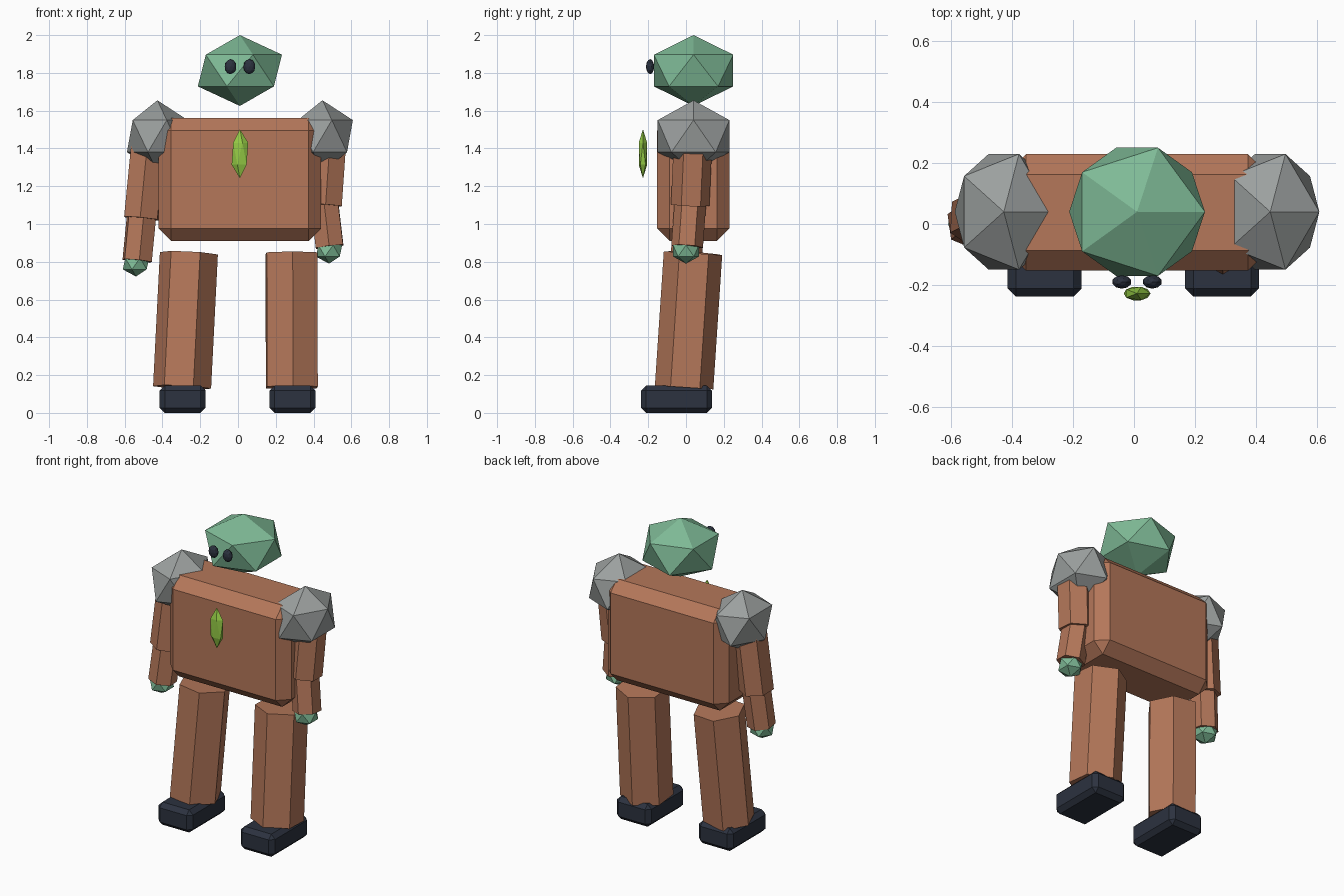
import bpy
import bmesh
from mathutils import Vector

if "Cube" in bpy.data.objects:
    bpy.data.objects.remove(bpy.data.objects["Cube"], do_unlink=True)


def material(name, rgb):
    mat = bpy.data.materials.new(name)
    mat.use_nodes = True
    color = (*rgb, 1.0)
    mat.diffuse_color = color
    mat.node_tree.nodes["Principled BSDF"].inputs["Base Color"].default_value = color
    return mat


clay = material("clay brown", (0.46, 0.186, 0.102))
green = material("moss green", (0.21, 0.49, 0.305))
stone = material("stone grey", (0.33, 0.35, 0.345))
dark = material("dark slate", (0.025, 0.032, 0.05))
lime = material("lime gem", (0.3, 0.6, 0.06))


def add_object(name, bm, mat):
    mesh = bpy.data.meshes.new(name)
    bm.to_mesh(mesh)
    bm.free()
    mesh.materials.append(mat)
    obj = bpy.data.objects.new(name, mesh)
    bpy.context.collection.objects.link(obj)
    return obj


def ball(name, center, radii, mat, subdivisions=1):
    """Faceted ball, stretched along each axis."""
    bm = bmesh.new()
    bmesh.ops.create_icosphere(bm, subdivisions=subdivisions, radius=1)
    bmesh.ops.scale(bm, vec=radii, verts=bm.verts)
    add_object(name, bm, mat).location = center


def block(name, center, size, bevel, mat):
    """Box with chamfered edges."""
    bm = bmesh.new()
    bmesh.ops.create_cube(bm, size=1)
    bmesh.ops.scale(bm, vec=size, verts=bm.verts)
    bmesh.ops.bevel(bm, geom=bm.edges[:], offset=bevel, segments=1, affect='EDGES')
    add_object(name, bm, mat).location = center


def limb(name, start, end, radius, mat):
    """Six-sided prism between two points."""
    start, end = Vector(start), Vector(end)
    axis = end - start
    bm = bmesh.new()
    bmesh.ops.create_cone(bm, cap_ends=True, segments=6, radius1=radius,
                          radius2=radius, depth=axis.length)
    obj = add_object(name, bm, mat)
    obj.location = (start + end) / 2
    obj.rotation_mode = 'QUATERNION'
    obj.rotation_quaternion = axis.to_track_quat('Z', 'Y')


# Body and head
block("torso", (0.01, 0.038, 1.235), (0.86, 0.382, 0.65), 0.066, clay)
ball("head", (0.01, 0.04, 1.8125), (0.249, 0.247, 0.1875), green)
ball("chest_gem", (0.01, -0.228, 1.372), (0.049, 0.026, 0.13), lime)

# Mirrored pairs
for side, s in (("left", 1), ("right", -1)):
    ball(side + "_eye", (0.01 + s * 0.05, -0.19, 1.833), (0.032, 0.022, 0.04), dark, 2)
    ball(side + "_shoulder", (0.01 + s * 0.437, 0.04, 1.465), (0.18, 0.223, 0.19), stone)
    block(side + "_foot", (s * 0.291 - 0.002, -0.05, 0.0725), (0.243, 0.376, 0.145), 0.027, dark)

# Posed legs: hip, ankle
limb("left_leg", (0.283, 0.037, 0.845), (0.285, -0.01, 0.135), 0.155, clay)
limb("right_leg", (-0.26, 0.037, 0.845), (-0.296, -0.01, 0.135), 0.155, clay)

# Posed arms: shoulder, elbow, wrist, hand
arms = {
    "left": ((0.484, 0.038, 1.46), (0.459, 0.022, 1.1), (0.485, 0.006, 0.88), (0.482, 0.0, 0.858)),
    "right": ((-0.47, 0.038, 1.46), (-0.512, 0.017, 1.03), (-0.534, 0.0, 0.805), (-0.54, 0.0, 0.79)),
}
for side, (shoulder, elbow, wrist, hand) in arms.items():
    limb(side + "_upper_arm", shoulder, elbow, 0.102, clay)
    limb(side + "_forearm", elbow, wrist, 0.084, clay)
    ball(side + "_hand", hand, (0.078, 0.08, 0.068), green)
